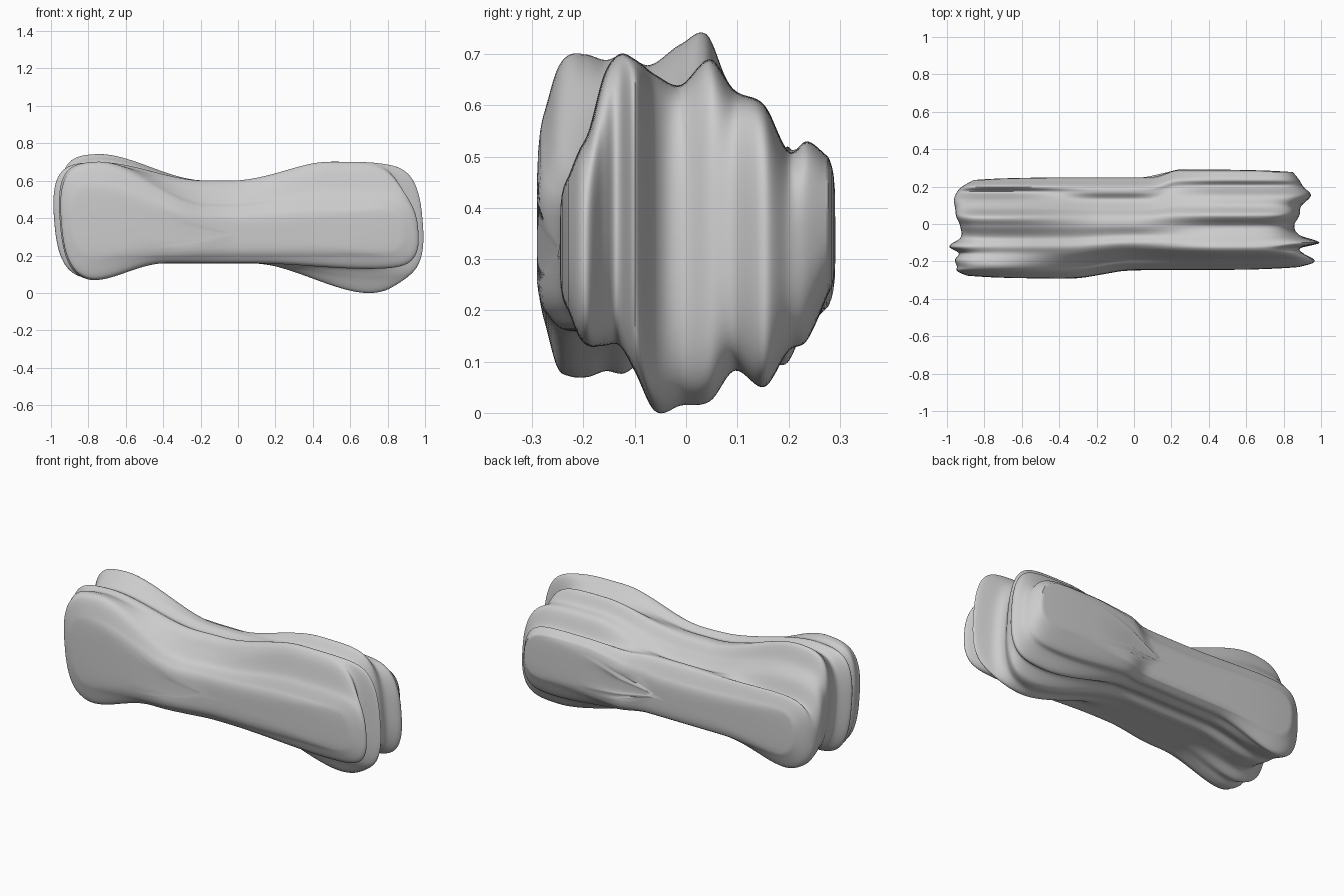
import bpy
import bmesh
import math
from mathutils import Vector

cube = bpy.data.objects.get("Cube")
if cube:
    bpy.data.objects.remove(cube, do_unlink=True)

# One plain grey material
grey = bpy.data.materials.new("plain_grey")
grey.use_nodes = True
colour = (0.6, 0.6, 0.6, 1)
grey.diffuse_color = colour
grey.node_tree.nodes["Principled BSDF"].inputs["Base Color"].default_value = colour

# Lengthwise outlines from front to back:
# y, left end, right end, tops (left, waist, right), bottoms (left, waist, right)
OUTLINES = [
    (-.23, -.89, .88, .59, .43, .46, .17, .2, .2),
    (-.21, -.94, .95, .67, .46, .51, .08, .17, .15),
    (-.19, -.94, .96, .7, .48, .55, .06, .16, .13),
    (-.16, -.95, .91, .7, .53, .66, .06, .16, .13),
    (-.13, -.93, .89, .69, .58, .7, .07, .16, .13),
    (-.1, -.98, .99, .7, .6, .69, .07, .16, .08),
    (-.06, -.92, .88, .68, .58, .66, .1, .16, 0),
    (-.01, -.92, .85, .72, .6, .64, .1, .16, .01),
    (.04, -.94, .88, .74, .59, .69, .1, .16, .02),
    (.08, -.95, .89, .65, .54, .63, .11, .18, .08),
    (.13, -.96, .94, .58, .49, .6, .1, .17, .05),
    (.17, -.95, .9, .49, .51, .51, .09, .18, .12),
    (.2, -.92, .88, .52, .5, .53, .09, .18, .14),
    (.235, -.86, .85, .45, .43, .5, .17, .2, .23),
]
SLICES = 100
STEPS = 80


def ease(a, b, v):
    t = min(1, max(0, (v - a) / (b - a)))
    return t * t * (3 - 2 * t)


def outline_at(y):
    """Run a smooth curve through the outlines, making ridges and grooves."""
    last = len(OUTLINES) - 1
    i = 0
    while i < last - 1 and y > OUTLINES[i + 1][0]:
        i += 1
    a, b = OUTLINES[i], OUTLINES[i + 1]
    before, after = OUTLINES[max(0, i - 1)], OUTLINES[min(last, i + 2)]
    gap = b[0] - a[0]
    t = (y - a[0]) / gap
    values = []
    for n in range(1, len(a)):
        slope_a = (b[n] - before[n]) / (b[0] - before[0]) * gap
        slope_b = (after[n] - a[n]) / (after[0] - a[0]) * gap
        rise = b[n] - a[n]
        curve = slope_a * (1 - t) ** 2 * t - slope_b * (1 - t) * t * t
        values.append(a[n] + rise * t * t * (3 - 2 * t) + curve)
    return values


def ring(y, scale=1, dome=0):
    """Closed dumbbell outline with squarish ends and flared end lobes."""
    x0, x1, tl, tm, tr, bl, bm, br = outline_at(y)
    upper, lower = [], []
    for i in range(STEPS + 1):
        u = math.sin(math.pi * (i / STEPS - .5))
        x = (x0 + x1) / 2 + (x1 - x0) / 2 * u * scale
        top = tm + (tl - tm) * ease(-.15, -.72, x) + (tr - tm) * ease(-.02, .52, x)
        bottom = bm + (bl - bm) * ease(-.4, -.84, x) + (br - bm) * ease(.05, .7, x)
        mid = (top + bottom) / 2
        half = (top - bottom) / 2 * max(0, 1 - abs(u) ** 16) ** .4 * scale
        # The front bulges on one end and the back on the other
        if y < 0:
            swell = 1 + .2 * ease(0, -.35, x)
        else:
            swell = 1 + .18 * ease(.1, .25, x)
        depth = y * swell + dome
        # Both ends lean slightly toward the left-hand end at the top
        for side, z in ((upper, mid + half), (lower, mid - half)):
            side.append(Vector((x - .08 * (z - .35), depth, z)))
    return upper + lower[-2:0:-1]


# Body rings, with domed caps at the front and back
front, back = OUTLINES[0][0], OUTLINES[-1][0]
cap = [.1, .35, .6, .75, .86, .94, .98]
rings = [ring(front, s, -.016 * (1 - s ** 5)) for s in cap]
rings += [ring(front + (back - front) * i / SLICES) for i in range(SLICES + 1)]
rings += [ring(back, s, .014 * (1 - s ** 5)) for s in reversed(cap)]

bm = bmesh.new()
loops = [[bm.verts.new(p) for p in points] for points in rings]
for a, b in zip(loops, loops[1:]):
    for i in range(len(a)):
        j = (i + 1) % len(a)
        bm.faces.new((a[i], a[j], b[j], b[i]))
bm.faces.new(loops[0])
bm.faces.new(loops[-1])
bmesh.ops.recalc_face_normals(bm, faces=bm.faces)

mesh = bpy.data.meshes.new("bone_body")
bm.to_mesh(mesh)
bm.free()
mesh.materials.append(grey)
bone = bpy.data.objects.new("bone_body", mesh)
bpy.context.collection.objects.link(bone)

# Smooth shading that keeps the ridge creases
bpy.context.view_layer.objects.active = bone
bone.select_set(True)
bpy.ops.object.shade_smooth_by_angle(angle=math.radians(50))
